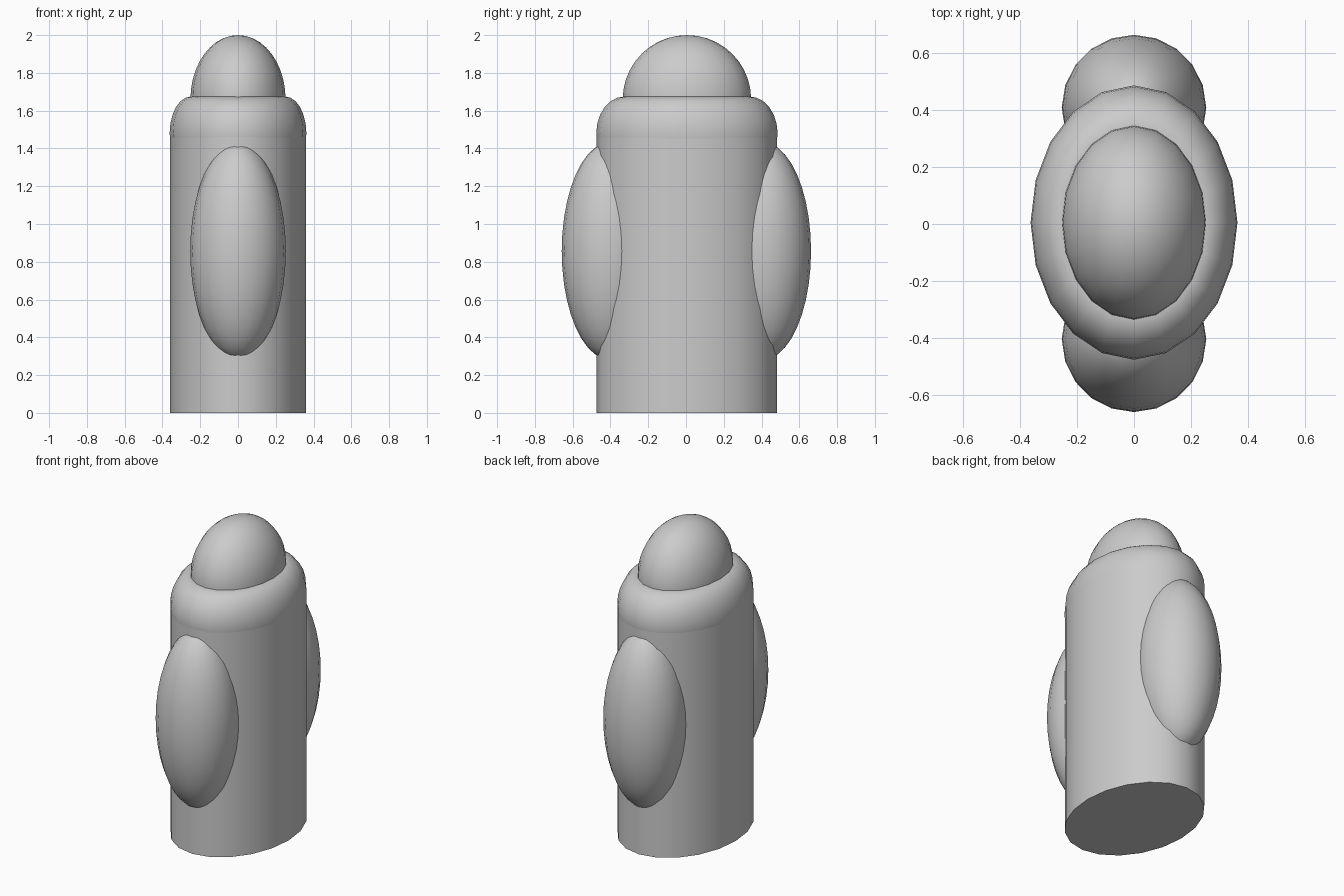
import bpy, math

cube = bpy.data.objects.get("Cube")
if cube:
    bpy.data.objects.remove(cube, do_unlink=True)

SIDES = 20
CENTRE_Y = 0.005

grey = bpy.data.materials.new("plain grey")
grey.use_nodes = True
grey.diffuse_color = (0.6, 0.6, 0.6, 1)
grey.node_tree.nodes["Principled BSDF"].inputs["Base Color"].default_value = (0.6, 0.6, 0.6, 1)


def finish(name, scale):
    """Name, stretch, colour and smooth the newest primitive."""
    obj = bpy.context.object
    obj.name = name
    obj.scale = scale
    bpy.ops.object.transform_apply(location=False, rotation=False, scale=True)
    obj.data.materials.append(grey)
    bpy.ops.object.shade_smooth_by_angle(angle=math.radians(40))
    return obj


def ellipsoid(name, centre, radii):
    bpy.ops.mesh.primitive_uv_sphere_add(segments=SIDES, ring_count=20, radius=1, location=centre)
    return finish(name, radii)


# Oval body
bpy.ops.mesh.primitive_cylinder_add(vertices=SIDES, radius=1, depth=1.48, location=(0, CENTRE_Y, 0.74))
finish("body", (0.36, 0.478, 1))

# Rounded shoulder ring on top of the body
bpy.ops.mesh.primitive_torus_add(major_segments=SIDES, minor_segments=24, major_radius=0.69,
                                 minor_radius=0.31, location=(0, CENTRE_Y, 1.48))
finish("shoulder_ring", (0.362, 0.48, 0.195 / 0.31))

# Domed head
ellipsoid("head", (0, CENTRE_Y, 1.66), (0.252, 0.34, 0.34))

# Flat flippers, front and back
for name, side in (("front_flipper", -1), ("back_flipper", 1)):
    ellipsoid(name, (0, side * 0.405 + 0.002, 0.857), (0.253, 0.255, 0.575))
